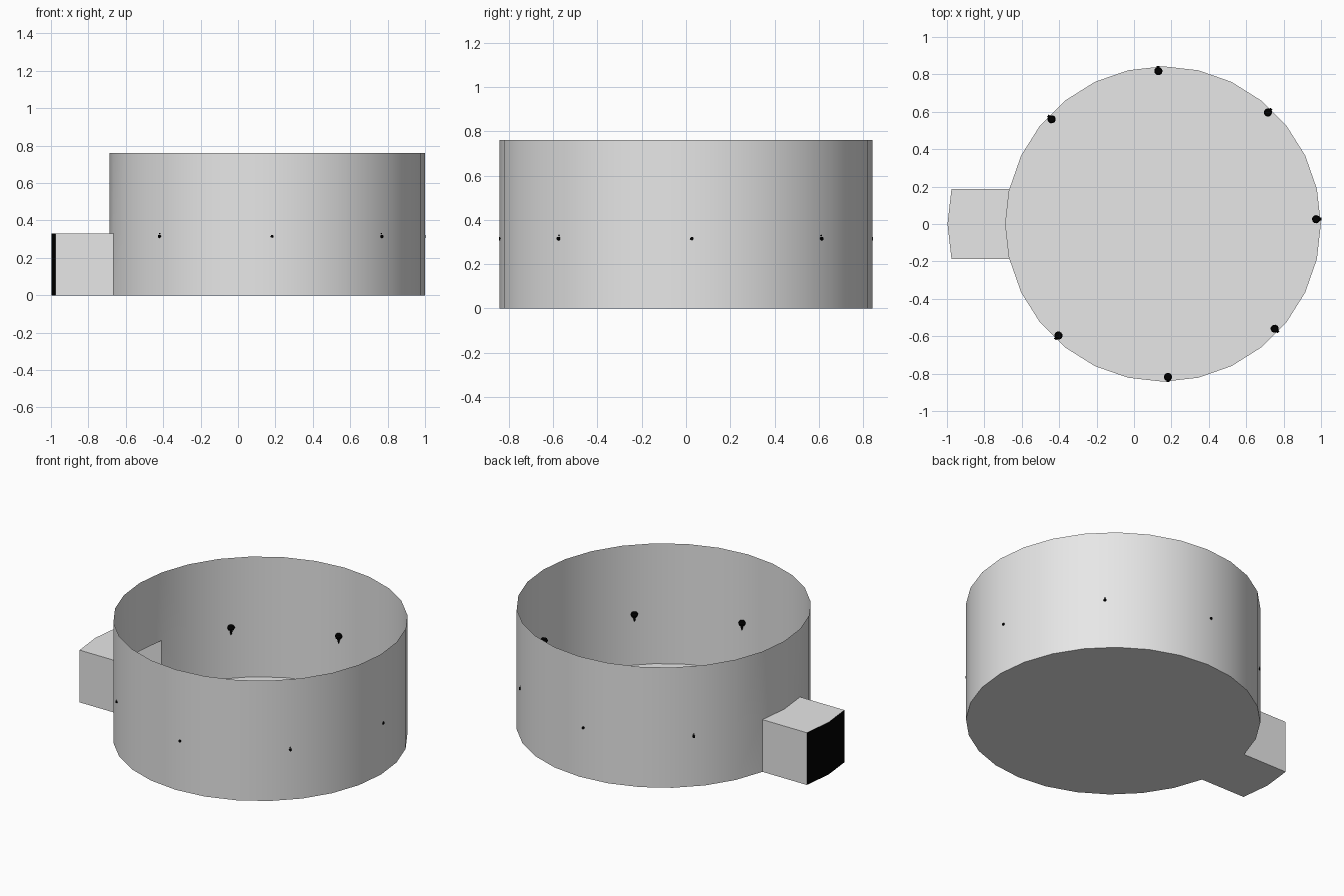
import bpy, bmesh
from math import sin, cos, pi, radians
from mathutils import Matrix, Vector

if "Cube" in bpy.data.objects:
    bpy.data.objects.remove(bpy.data.objects["Cube"])

SIDES = 28
RADIUS, CENTRE = 0.843, 0.156      # round room
WALL_TOP, DOOR_TOP = 0.76, 0.33
TUNNEL = 0.31                      # tunnel length


def material(name, value):
    mat = bpy.data.materials.new(name)
    mat.use_nodes = True
    colour = (value, value, value, 1)
    mat.diffuse_color = colour
    mat.node_tree.nodes["Principled BSDF"].inputs["Base Color"].default_value = colour
    return mat


stone = material("grey stone", 0.8)
black = material("black", 0.0)


def finish(name, bm, mat, smooth=False):
    mesh = bpy.data.meshes.new(name)
    bmesh.ops.remove_doubles(bm, verts=bm.verts, dist=1e-5)
    for face in bm.faces:
        face.smooth = smooth
    bm.to_mesh(mesh)
    bm.free()
    mesh.materials.append(mat)
    obj = bpy.data.objects.new(name, mesh)
    bpy.context.collection.objects.link(obj)
    return obj


def rim(i, z=0.0, shift=0.0):
    a = 2 * pi * i / SIDES
    return Vector((CENTRE + RADIUS * cos(a) - shift, RADIUS * sin(a), z))


def add_face(bm, points):
    bm.faces.new([bm.verts.new(p) for p in points])


def strip(bm, a, b, low, high, shift=0.0):
    add_face(bm, [rim(a, low, shift), rim(b, low, shift),
                  rim(b, high, shift), rim(a, high, shift)])


# The doorway takes the two wall panels either side of the -x point
MID = SIDES // 2
DOOR = (MID - 1, MID)

# Thin round wall, open above, with a doorway
bm = bmesh.new()
for i in range(SIDES):
    if i not in DOOR:
        strip(bm, i, i + 1, 0, DOOR_TOP)
    strip(bm, i, i + 1, DOOR_TOP, WALL_TOP)
finish("round_wall", bm, stone, smooth=True)

# Round floor
bm = bmesh.new()
add_face(bm, [rim(i) for i in range(SIDES)])
finish("floor", bm, stone)

# Entrance tunnel: floor, roof and two sides
bm = bmesh.new()
for i in DOOR:
    for z in (0, DOOR_TOP):
        quad = [rim(i, z), rim(i + 1, z), rim(i + 1, z, TUNNEL), rim(i, z, TUNNEL)]
        add_face(bm, quad if z == 0 else quad[::-1])
for i in (MID - 1, MID + 1):
    quad = [rim(i), rim(i, 0, TUNNEL), rim(i, DOOR_TOP, TUNNEL), rim(i, DOOR_TOP)]
    add_face(bm, quad if i > MID else quad[::-1])
bmesh.ops.recalc_face_normals(bm, faces=bm.faces)
finish("entrance_tunnel", bm, stone)

# Dark panel closing the tunnel
bm = bmesh.new()
for i in DOOR:
    strip(bm, i, i + 1, 0, DOOR_TOP, TUNNEL)
finish("tunnel_end", bm, black)


def cone(bm, place, low_radius, high_radius, low, high):
    bmesh.ops.create_cone(bm, cap_ends=True, segments=12, radius1=low_radius,
                          radius2=high_radius, depth=high - low,
                          matrix=place @ Matrix.Translation((0, 0, (low + high) / 2)))


# Wall torches every 45 degrees, except over the doorway
for k in range(8):
    if k == 4:
        continue
    bm = bmesh.new()
    spin = Matrix.Translation((CENTRE, 0, 0)) @ Matrix.Rotation(radians(45 * k + 1.8), 4, 'Z')
    stand = spin @ Matrix.Translation((0.818, 0, 0))
    cone(bm, stand, 0.003, 0.010, 0.285, 0.318)
    cone(bm, stand, 0.016, 0.022, 0.316, 0.330)
    cone(bm, stand, 0.022, 0.016, 0.330, 0.342)
    # peg through the wall
    peg = spin @ Matrix.Translation((0, 0, 0.315)) @ Matrix.Rotation(pi / 2, 4, 'Y')
    cone(bm, peg, 0.008, 0.008, 0.815, 0.846)
    finish("wall_torch", bm, black)
